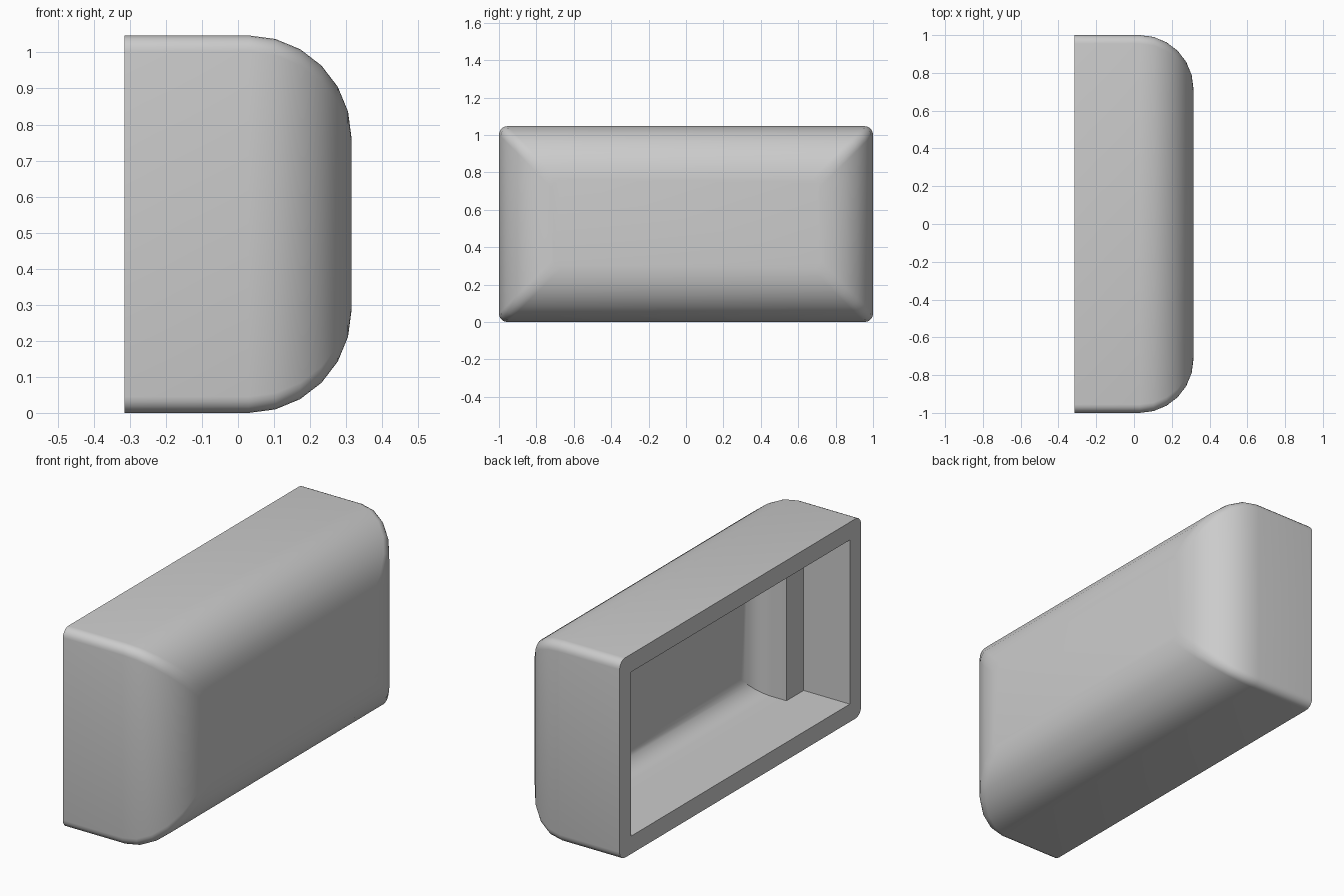
import bpy, bmesh
from math import sin, cos, pi

if "Cube" in bpy.data.objects:
    bpy.data.objects.remove(bpy.data.objects["Cube"], do_unlink=True)

DEPTH, HALF_Y, HALF_Z = 0.315, 1.0, 0.5235

grey = bpy.data.materials.new("plain grey")
grey.use_nodes = True
colour = (0.6, 0.6, 0.6, 1)
grey.diffuse_color = colour
grey.node_tree.nodes["Principled BSDF"].inputs["Base Color"].default_value = colour


def section(x, hy, hz, radius=0, corner_steps=0):
    """Rectangle across x, with optional rounded corners."""
    points = []
    for i, (sy, sz) in enumerate([(1, 1), (-1, 1), (-1, -1), (1, -1)]):
        for k in range(corner_steps + 1):
            a = i * pi / 2 + (k / corner_steps * pi / 2 if corner_steps else 0)
            points.append((x, sy * (hy - radius) + radius * cos(a),
                           HALF_Z + sz * (hz - radius) + radius * sin(a)))
    return points


def rounded_end(x, hy, hz, fillet, **corner):
    """Sections that curve inward towards a flat end."""
    steps = 6
    result = []
    for k in range(steps + 1):
        a = k / steps * pi / 2
        inset = fillet * (1 - cos(a))
        result.append(section(x + fillet * sin(a), hy - inset, hz - inset, **corner))
    return result


def loft(name, sections):
    """Closed solid through a row of sections."""
    bm = bmesh.new()
    rings = [[bm.verts.new(p) for p in s] for s in sections]
    for lower, upper in zip(rings, rings[1:]):
        n = len(lower)
        for i in range(n):
            j = (i + 1) % n
            bm.faces.new((lower[i], lower[j], upper[j], upper[i]))
    bm.faces.new(rings[0])
    bm.faces.new(rings[-1])
    bmesh.ops.recalc_face_normals(bm, faces=bm.faces)
    mesh = bpy.data.meshes.new(name)
    bm.to_mesh(mesh)
    bm.free()
    mesh.materials.append(grey)
    obj = bpy.data.objects.new(name, mesh)
    bpy.context.collection.objects.link(obj)
    return obj


# Outer shell: box with one large rounded side and softened long corners
corner = dict(radius=0.045, corner_steps=5)
fillet = 0.285
shell = loft("shell", [section(-DEPTH, HALF_Y, HALF_Z, **corner)]
             + rounded_end(DEPTH - fillet, HALF_Y, HALF_Z, fillet, **corner))

# Cavity: wide mouth, a step at each end, then a straight pocket with a rounded bottom
mouth_y, pocket_y, cavity_z = 0.907, 0.765, 0.43
step_x, curve_x, curve = -0.047, 0.045, 0.105
cavity = loft("cavity_cutter", [section(-DEPTH - 0.1, mouth_y, cavity_z),
                                section(step_x, mouth_y, cavity_z),
                                section(step_x, pocket_y, cavity_z)]
              + rounded_end(curve_x, pocket_y, cavity_z, curve))
cavity.hide_render = True

cut = shell.modifiers.new("cavity", "BOOLEAN")
cut.operation = "DIFFERENCE"
cut.solver = "EXACT"
cut.object = cavity

bpy.ops.object.select_all(action="DESELECT")
bpy.context.view_layer.objects.active = shell
shell.select_set(True)
bpy.ops.object.modifier_apply(modifier=cut.name)
bpy.data.objects.remove(cavity, do_unlink=True)
bpy.ops.object.shade_smooth_by_angle()
